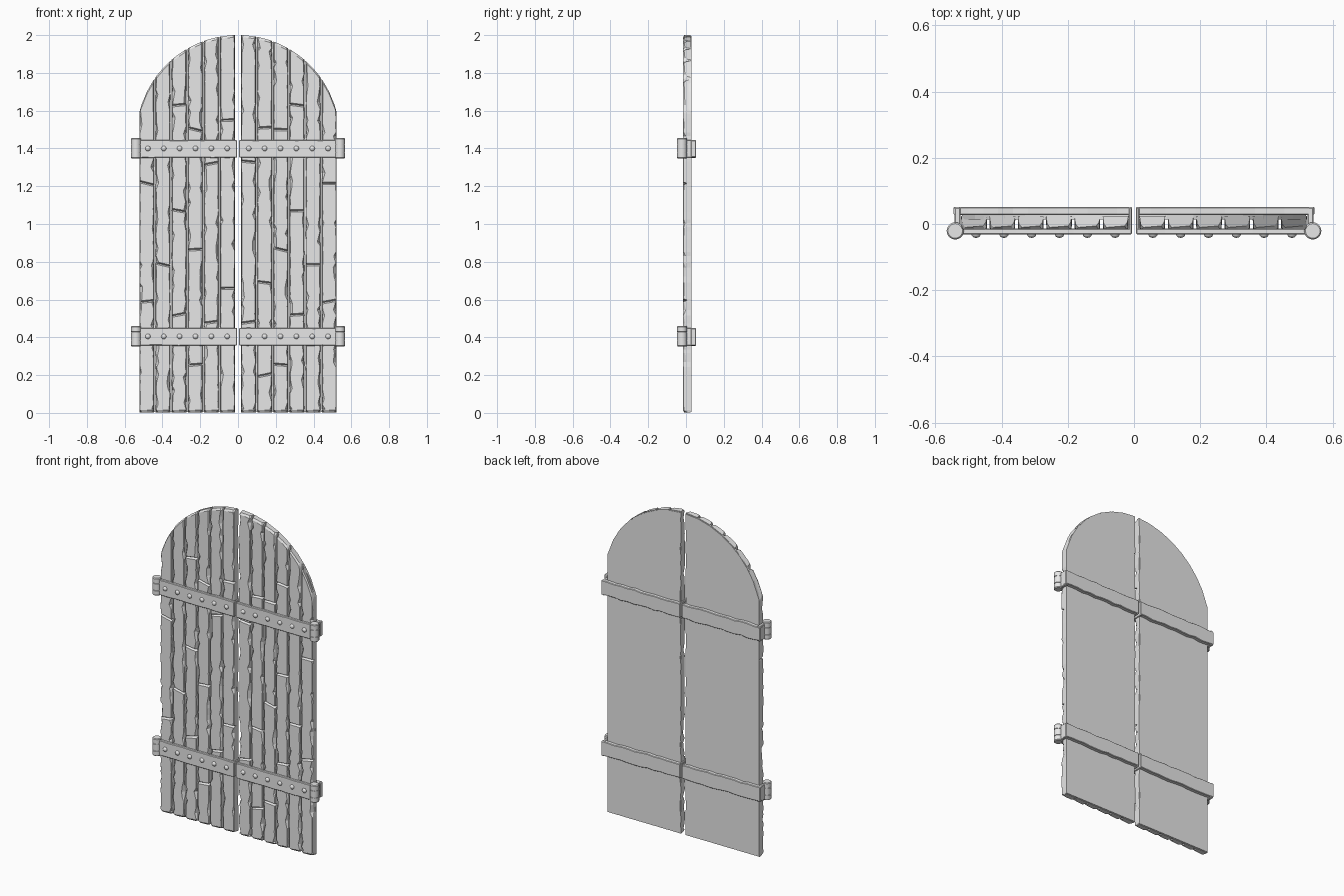
import bpy, bmesh, math, random
from mathutils import Matrix, Vector

random.seed(7)
cube = bpy.data.objects.get("Cube")
if cube:
    bpy.data.objects.remove(cube, do_unlink=True)

grey = bpy.data.materials.new("weathered grey")
grey.use_nodes = True
grey.diffuse_color = (0.8, 0.8, 0.8, 1)
grey.node_tree.nodes["Principled BSDF"].inputs["Base Color"].default_value = (0.8, 0.8, 0.8, 1)

ARCH_R = 0.538
FRONT, BACK = -0.016, 0.028


def finish(bm, name, smooth=False, bevel=0):
    bmesh.ops.recalc_face_normals(bm, faces=bm.faces)
    mesh = bpy.data.meshes.new(name)
    bm.to_mesh(mesh)
    bm.free()
    mesh.materials.append(grey)
    ob = bpy.data.objects.new(name, mesh)
    bpy.context.collection.objects.link(ob)
    if bevel:
        mod = ob.modifiers.new("worn edges", 'BEVEL')
        mod.width = bevel
        mod.limit_method = 'ANGLE'
    if smooth:
        bpy.ops.object.select_all(action='DESELECT')
        ob.select_set(True)
        bpy.context.view_layer.objects.active = ob
        bpy.ops.object.shade_smooth_by_angle(angle=math.radians(40))
    return ob


def arch(x):
    return 2 - ARCH_R + math.sqrt(max(0, ARCH_R ** 2 - x * x))


def loft(bm, rings):
    """Skin a list of closed rings and cap both ends."""
    rows = [[bm.verts.new(p) for p in ring] for ring in rings]
    n = len(rows[0])
    for a, b in zip(rows, rows[1:]):
        for i in range(n):
            j = (i + 1) % n
            bm.faces.new((a[i], a[j], b[j], b[i]))
    bm.faces.new(rows[0])
    bm.faces.new(rows[-1])


def plank(name, side, x0, x1, cracks):
    """Board with chipped front edges, cross cracks and a top cut to the arch."""
    mid, half = (x0 + x1) / 2, (x1 - x0) / 2
    top = min(arch(x0), arch(x1)) - 0.03
    rows = [(c + d, k, c) for c in cracks for d, k in ((-.007, 0), (0, 1), (.007, 0))]
    z = 0.02
    while z < top:
        if all(abs(z - c) > 0.035 for c in cracks):
            rows.append((z, 0, None))
        z += random.uniform(0.018, 0.05)
    rows.sort()
    slopes = {c: random.uniform(-0.25, 0.25) for c in cracks}
    rings = []

    def ring(height, chips, sink, slope=0.0, cut=None):
        cl, cr = chips
        xs = [x0, x0, x0 + cl, mid, x1 - cr, x1, x1]
        lean = 0.9
        ys = [BACK - .004, FRONT + cl * lean, FRONT, FRONT, FRONT, FRONT + cr * lean, BACK - .004]
        xs[1] += cl * 0.3
        xs[5] -= cr * 0.3
        pts = []
        for x, y in zip(xs, ys):
            zz = arch(x) + cut if cut is not None else height + slope * (x - mid)
            depth = sink * (1 + 0.4 * side * (x - mid) / half)
            pts.append((side * x, min(BACK - .004, y + depth), zz))
        rings.append(pts)

    def chip():
        return random.uniform(.010, .018) if random.random() < 0.2 else random.uniform(.002, .006)

    ring(0.003, (.014, .014), 0.008)
    ring(0.014, (.005, .005), 0)
    for height, sunk, crack in rows:
        ring(height, (chip(), chip()), sunk * 0.014, slopes.get(crack, 0.0))
    ring(0, (.006, .006), 0, cut=-0.012)
    ring(0, (.012, .012), 0.008, cut=0)
    bm = bmesh.new()
    loft(bm, rings)
    finish(bm, name)


def backing(name, side):
    """Smooth board closing the back of one door leaf."""
    edge = [(0.52, 0.006), (0.52, 1.597)]
    edge += [(x, arch(x) - 0.004) for x in (0.48, 0.44, 0.39, 0.33, 0.26, 0.18, 0.1)]
    edge.append((0.015, 1.994))
    z = 1.95
    while z > 0.03:
        edge.append((0.015 + random.choice((0, 0, .002, .006)), z))
        z -= 0.045
    edge.append((0.015, 0.006))
    bm = bmesh.new()
    loft(bm, [[(side * x, y, z) for x, z in edge] for y in (0.014, BACK)])
    finish(bm, name)


def bar(name, side, x0, x1, y0, y1, z0, z1, wobble=0.003):
    """Forged bar with slightly uneven long edges."""
    steps = max(1, round((x1 - x0) / 0.045))
    rings = []
    for i in range(steps + 1):
        x = side * (x0 + (x1 - x0) * i / steps)
        lo, hi = z0 + random.uniform(0, wobble), z1 - random.uniform(0, wobble)
        rings.append([(x, y0, lo), (x, y1, lo), (x, y1, hi), (x, y0, hi)])
    bm = bmesh.new()
    loft(bm, rings)
    finish(bm, name, bevel=0.003)


def barrel(name, x, y, z0, z1):
    """Hinge barrel with three knuckles."""
    h = z1 - z0
    profile = [(0, .022), (.04, .026)]
    for t in (.3, .7):
        profile += [(t - .02, .026), (t - .01, .0235), (t + .01, .0235), (t + .02, .026)]
    profile += [(.96, .026), (1, .022)]
    bm = bmesh.new()
    loft(bm, [[(x + r * math.cos(a * math.tau / 20), y + r * math.sin(a * math.tau / 20), z0 + h * t)
               for a in range(20)] for t, r in profile])
    finish(bm, name, smooth=True)


def rivets(name, side, z):
    bm = bmesh.new()
    for i in range(6):
        place = Matrix.Translation(Vector((side * (0.057 + 0.084 * i), -0.031, z)))
        bmesh.ops.create_uvsphere(bm, u_segments=14, v_segments=8, radius=1,
                                  matrix=place @ Matrix.Diagonal((.014, .011, .014, 1)))
    finish(bm, name, smooth=True)


# Crack heights per plank, from the outer edge to the middle
outer_cracks = [(.59, 1.215), (.785,), (.52, 1.07, 1.63), (.255, .865, 1.5)]
inner_cracks = {"right": [(.48, 1.32), (.66, 1.55)], "left": [(.2, .69, 1.51), (.48, 1.33)]}

for word, side in (("right", -1), ("left", 1)):
    for i, cracks in enumerate(outer_cracks + inner_cracks[word]):
        x1 = 0.522 - 0.0855 * i
        plank(f"{word}_plank_{i + 1}", side, x1 - 0.078, x1, cracks)
    backing(f"{word}_backing_board", side)

    # Iron bands wrapping each leaf, with rivets and hinge barrels
    for level, z in (("upper", 1.4), ("lower", 0.405)):
        tag = f"{word}_{level}"
        lo, hi = z - 0.05, z + 0.046
        bar(tag + "_front_strap", side, 0.006, 0.535, -0.031, -0.013, lo, hi)
        bar(tag + "_back_strap", side, 0.006, 0.545, 0.027, 0.052, lo, hi, 0.008)
        bar(tag + "_strap_inner_end", side, 0.006, 0.016, -0.029, 0.05, lo, hi)
        bar(tag + "_strap_outer_end", side, 0.524, 0.542, -0.02, 0.05, lo, hi)
        barrel(tag + "_hinge_barrel", side * 0.54, -0.021, z - 0.053, z + 0.055)
        rivets(tag + "_rivets", side, z)
